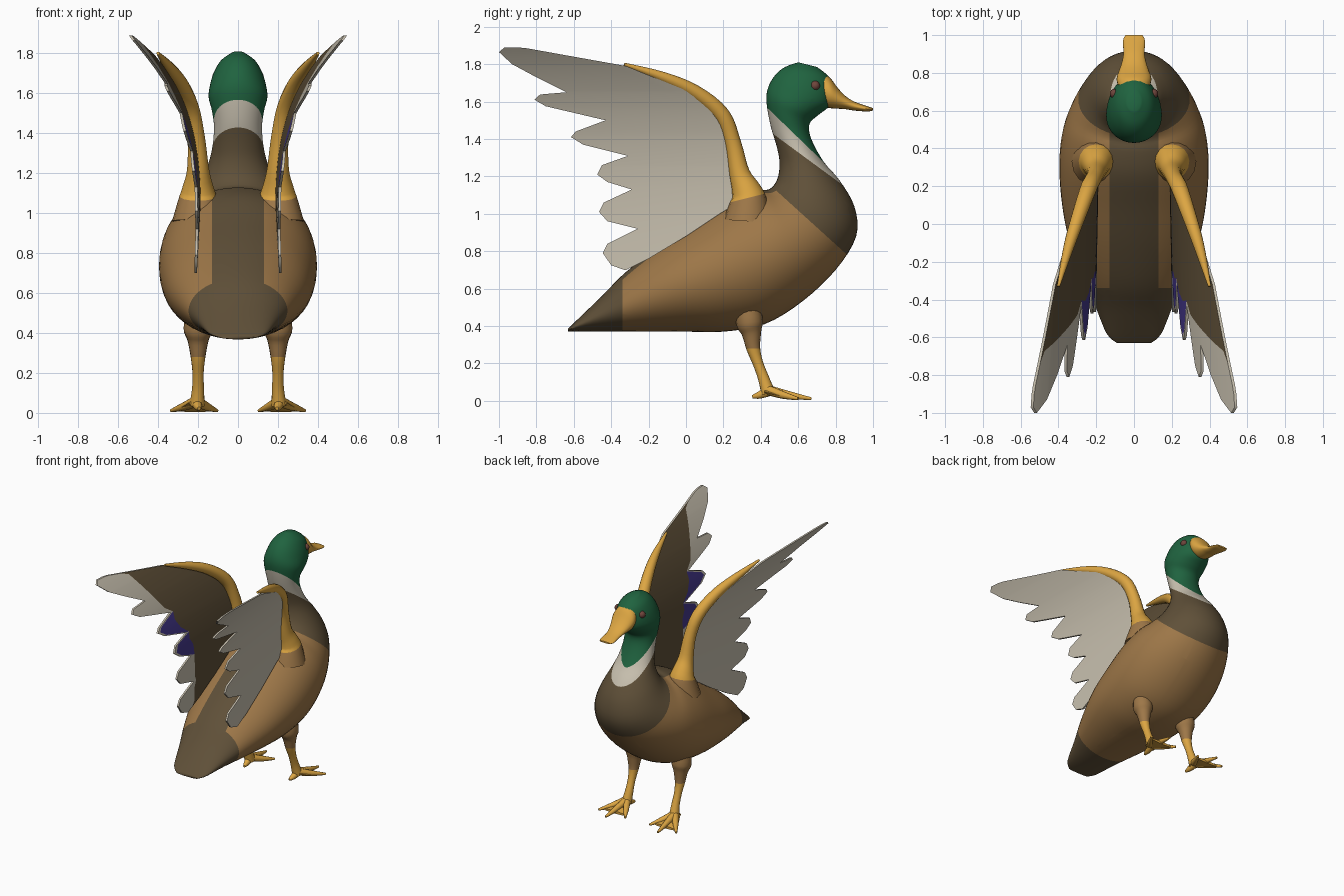
import bpy, bmesh
from math import sin, cos, pi, radians
from mathutils import Vector, Matrix

if "Cube" in bpy.data.objects:
    bpy.data.objects.remove(bpy.data.objects["Cube"])


def material(name, rgb):
    m = bpy.data.materials.new(name)
    m.use_nodes = True
    m.diffuse_color = (*rgb, 1)
    m.node_tree.nodes["Principled BSDF"].inputs["Base Color"].default_value = (*rgb, 1)
    return m


green = material("head green", (0.014, 0.125, 0.05))
cream = material("cream white", (0.58, 0.53, 0.43))
dark = material("dark brown", (0.115, 0.08, 0.04))
tan = material("tan brown", (0.34, 0.185, 0.065))
gold = material("golden yellow", (0.72, 0.38, 0.055))
violet = material("violet", (0.06, 0.04, 0.27))
red_brown = material("eye brown", (0.16, 0.06, 0.045))


def smooth_path(points, steps=4):
    """Catmull-Rom interpolation of equal-length tuples."""
    pts = [points[0]] + list(points) + [points[-1]]
    out = []
    for a, b, c, d in zip(pts, pts[1:], pts[2:], pts[3:]):
        for k in range(steps):
            t = k / steps
            out.append(tuple(
                q + t * ((r - p) + t * (2 * p - 5 * q + 4 * r - s + t * (3 * (q - r) + s - p))) / 2
                for p, q, r, s in zip(a, b, c, d)))
    return out + [tuple(points[-1])]


def add_loft(bm, rings, sides):
    """Skin elliptical rings given as (centre, half axis, half axis)."""
    loops = [[bm.verts.new(c + u * cos(2 * pi * i / sides) + v * sin(2 * pi * i / sides))
              for i in range(sides)] for c, u, v in rings]
    for a, b in zip(loops, loops[1:]):
        for i in range(sides):
            j = (i + 1) % sides
            bm.faces.new((a[i], a[j], b[j], b[i]))
    bm.faces.new(loops[0])
    bm.faces.new(loops[-1])


def add_sections(bm, stations, sides):
    """Rings from top (y, z), bottom (y, z) and half width."""
    rings = []
    for ty, tz, by, bz, w in smooth_path(stations):
        top, bot = Vector((0, ty, tz)), Vector((0, by, bz))
        rings.append(((top + bot) / 2, Vector((w, 0, 0)), (top - bot) / 2))
    add_loft(bm, rings, sides)


def add_tube(bm, points, sides=16):
    """Tapered tube through (x, y, z, radius) points."""
    pts = smooth_path(points)
    rings = []
    for i, p in enumerate(pts):
        ahead, behind = pts[min(i + 1, len(pts) - 1)], pts[max(i - 1, 0)]
        t = (Vector(ahead[:3]) - Vector(behind[:3])).normalized()
        u = (Vector((1, 0, 0)) - t * t.x).normalized()
        rings.append((Vector(p[:3]), u * p[3], t.cross(u) * p[3]))
    add_loft(bm, rings, sides)


def cut(bm, co, no):
    bmesh.ops.bisect_plane(bm, geom=bm.verts[:] + bm.edges[:] + bm.faces[:],
                           plane_co=co, plane_no=no, dist=1e-4)


def finish(name, bm, mats, rule=None, mirror=False):
    bmesh.ops.recalc_face_normals(bm, faces=bm.faces[:])
    if rule:
        for f in bm.faces:
            f.material_index = mats.index(rule(f.calc_center_median(), f.normal))
    mesh = bpy.data.meshes.new(name)
    bm.to_mesh(mesh)
    bm.free()
    for m in mats:
        mesh.materials.append(m)
    ob = bpy.data.objects.new(name, mesh)
    bpy.context.collection.objects.link(ob)
    bpy.ops.object.select_all(action='DESELECT')
    ob.select_set(True)
    bpy.context.view_layer.objects.active = ob
    bpy.ops.object.shade_smooth_by_angle(angle=radians(50))
    if mirror:
        ob.modifiers.new("mirror", 'MIRROR').use_mirror_merge = False


# Body, neck and head as one skin from tail to crown
bm = bmesh.new()
add_sections(bm, [
    (-.63, .385, -.63, .37, .09), (-.58, .435, -.58, .37, .145),
    (-.45, .56, -.42, .37, .205), (-.32, .69, -.2, .37, .28),
    (-.12, .84, 0, .37, .35), (.08, .97, .2, .37, .385),
    (.25, 1.08, .42, .41, .395), (.38, 1.125, .62, .53, .375),
    (.44, 1.13, .8, .7, .325), (.475, 1.16, .91, .88, .26),
    (.495, 1.21, .9, 1.04, .205), (.5, 1.28, .82, 1.18, .155),
    (.485, 1.36, .735, 1.28, .13), (.455, 1.46, .67, 1.4, .12),
    (.435, 1.56, .66, 1.48, .132), (.43, 1.63, .71, 1.53, .147),
    (.445, 1.69, .77, 1.58, .141), (.48, 1.745, .785, 1.65, .122),
    (.53, 1.785, .765, 1.73, .088), (.6, 1.81, .7, 1.785, .035)], 48)
green_line = Vector((0, .695, .72)), 1.43
white_line = Vector((0, .592, .806)), 1.426
breast_line = Vector((0, .67, .74)), 1.155
tail_y, strip_x = -.34, .13
for no, d in (green_line, white_line, breast_line):
    cut(bm, no * d / no.length_squared, no)
cut(bm, (0, tail_y, 0), (0, 1, 0))
for x in (-strip_x, strip_x):
    cut(bm, (x, 0, 0), (1, 0, 0))


def plumage(c, n):
    if c.dot(green_line[0]) > green_line[1]:
        return green
    if c.dot(white_line[0]) > white_line[1]:
        return cream
    back = abs(c.x) < strip_x and n.z > 0 and c.z > .6
    if back or c.y < tail_y or c.dot(breast_line[0]) > breast_line[1]:
        return dark
    return tan


finish("body", bm, [green, cream, dark, tan], plumage)

# Bill
bm = bmesh.new()
add_sections(bm, [(.73, 1.755, .73, 1.575, .085), (.77, 1.728, .77, 1.565, .092),
                  (.81, 1.675, .81, 1.562, .08), (.85, 1.632, .85, 1.56, .066),
                  (.9, 1.6, .9, 1.552, .056), (.97, 1.575, .97, 1.547, .058),
                  (1, 1.565, 1, 1.553, .045)], 24)
finish("bill", bm, [gold])

# Eyes
bm = bmesh.new()
bmesh.ops.create_uvsphere(bm, u_segments=16, v_segments=10, radius=.026,
                          matrix=Matrix.Translation((.102, .69, 1.685)))
finish("eyes", bm, [red_brown], mirror=True)

# Wing outline (y, z), feather tips at the rear and leading edge at the front
rear = [(-.33, .7), (-.4, .725), (-.445, .79), (-.42, .84), (-.26, .92), (-.42, .96),
        (-.465, 1.01), (-.44, 1.06), (-.29, 1.13), (-.42, 1.17), (-.475, 1.21),
        (-.45, 1.26), (-.31, 1.31), (-.55, 1.37), (-.615, 1.41), (-.59, 1.44),
        (-.43, 1.5), (-.75, 1.575), (-.81, 1.61), (-.78, 1.638), (-.64, 1.65),
        (-.8, 1.73), (-.93, 1.8), (-1, 1.865), (-.97, 1.89)]
front = [(-.32, .7), (-.2, .76), (0, .88), (.18, 1), (.28, 1.06), (.27, 1.25), (.24, 1.42),
         (.17, 1.55), (0, 1.66), (-.32, 1.79), (-.6, 1.84), (-.85, 1.885), (-.9, 1.89)]


def edge_y(line, z):
    for (y0, z0), (y1, z1) in zip(line, line[1:]):
        if z <= z1:
            return y0 + (y1 - y0) * (z - z0) / (z1 - z0)
    return line[-1][0]


def wing_row(bm, z, offset):
    """Vertices from feather tip, past the pale rim and the brown border, to the front."""
    a, d = edge_y(rear, z), edge_y(front, z)
    b = min(a + .025, d)
    c = min(max(-.25 - max(0, z - 1.2) * .66, b), d)
    ys = [a] + [b + (c - b) * k / 4 for k in range(4)] + [c + (d - c) * k / 6 for k in range(7)]
    t = (z - .7) / 1.19
    return [bm.verts.new((.205 + .33 * t ** 3 - .07 * t * (y + 1) + offset, y, z)) for y in ys]


bm = bmesh.new()
levels = sorted({z for y, z in rear + front})
inner = [wing_row(bm, z, 0) for z in levels]
outer = [wing_row(bm, z, .014) for z in levels]
last = len(inner[0]) - 1
for r in range(len(levels) - 1):
    violet_row = 1.13 <= levels[r] < 1.5
    for k in range(last):
        f = bm.faces.new((inner[r][k], inner[r][k + 1], inner[r + 1][k + 1], inner[r + 1][k]))
        f.material_index = 1 if k > 4 else 2 if k > 0 and violet_row else 0
        bm.faces.new((outer[r][k], outer[r + 1][k], outer[r + 1][k + 1], outer[r][k + 1]))
    for k in (0, last):
        bm.faces.new((inner[r][k], inner[r + 1][k], outer[r + 1][k], outer[r][k]))
for r in (0, -1):
    for k in range(last):
        bm.faces.new((inner[r][k], inner[r][k + 1], outer[r][k + 1], outer[r][k]))
bmesh.ops.dissolve_degenerate(bm, dist=1e-5, edges=bm.edges[:])
finish("wings", bm, [cream, dark, violet], mirror=True)

# Leading edge of each wing, rising from a tan shoulder
bm = bmesh.new()
add_tube(bm, [(.2, .33, .96, .13), (.2, .335, 1.07, .098), (.2, .32, 1.13, .078),
              (.2, .285, 1.22, .055), (.21, .25, 1.38, .044), (.24, .19, 1.53, .044),
              (.29, .05, 1.65, .038), (.345, -.12, 1.73, .028), (.4, -.33, 1.8, .008)])
cut(bm, (0, .33, 1.085), (0, -.25, 1))
finish("wing_arms", bm, [tan, gold],
       lambda c, n: gold if c.z - 1.085 > .25 * (c.y - .33) else tan, mirror=True)

# Legs with tan thighs
bm = bmesh.new()
add_tube(bm, [(.2, .33, .54, .06), (.2, .34, .42, .072), (.2, .35, .36, .052),
              (.2, .36, .28, .037), (.2, .385, .2, .028), (.2, .415, .12, .03),
              (.205, .44, .04, .038)])
cut(bm, (0, 0, .28), (0, 0, 1))
finish("legs", bm, [tan, gold], lambda c, n: tan if c.z > .28 else gold, mirror=True)

# Feet: three front toes, a hind toe and the webbing
bm = bmesh.new()
for x, y in ((.335, .6), (.225, .67), (.105, .6)):
    add_tube(bm, [(.207, .43, .06, .028), ((x + .207) / 2, (y + .43) / 2, .032, .021),
                  (x, y, .011, .008)], 10)
add_tube(bm, [(.207, .44, .05, .028), (.2, .39, .03, .02), (.195, .355, .022, .009)], 10)
add_loft(bm, [(Vector((.215, y, z)), Vector((w, 0, 0)), Vector((0, 0, .01)))
              for y, z, w in ((.42, .05, .03), (.5, .027, .07), (.575, .014, .1))], 16)
finish("feet", bm, [gold], mirror=True)
